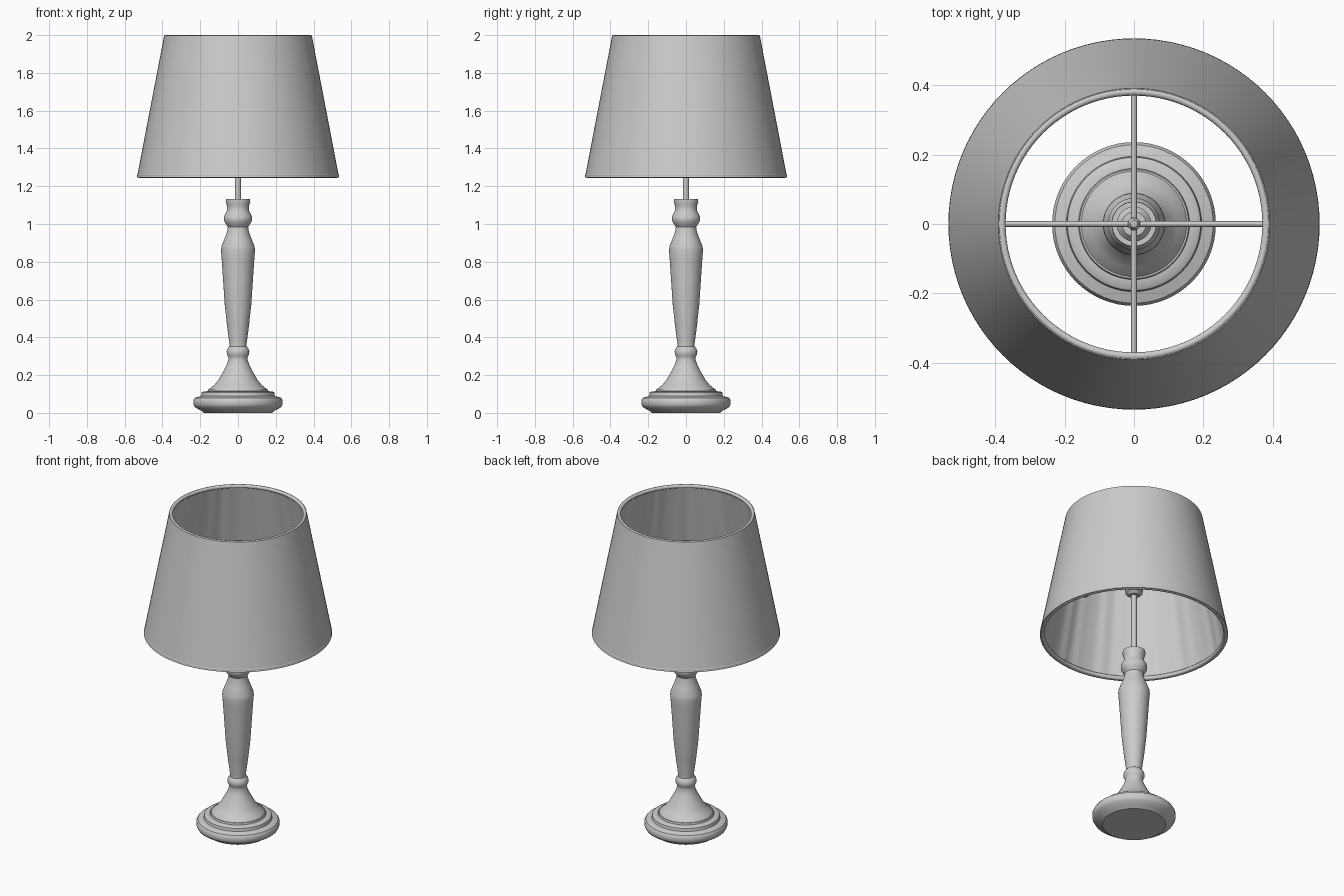
import bpy, bmesh, math
from mathutils import Vector

if "Cube" in bpy.data.objects:
    bpy.data.objects.remove(bpy.data.objects["Cube"])


def lathe(name, profile, sides=64, closed=False, wave=None, angle=35):
    """Revolve (radius, z) points around z; optional radial wave(angle)."""
    bm = bmesh.new()
    rings = []
    for r, z in profile:
        if r == 0:
            rings.append([bm.verts.new((0, 0, z))] * sides)
            continue
        ring = []
        for i in range(sides):
            a = 2 * math.pi * i / sides
            rr = r + (wave(a) if wave else 0)
            ring.append(bm.verts.new((rr * math.cos(a), rr * math.sin(a), z)))
        rings.append(ring)
    pairs = list(zip(rings, rings[1:]))
    if closed:
        pairs.append((rings[-1], rings[0]))
    for lo, hi in pairs:
        for i in range(sides):
            j = (i + 1) % sides
            bm.faces.new(list(dict.fromkeys((lo[i], lo[j], hi[j], hi[i]))))
    bmesh.ops.recalc_face_normals(bm, faces=bm.faces)
    return finish(name, bm, angle)


def finish(name, bm, angle=35):
    mesh = bpy.data.meshes.new(name)
    bm.to_mesh(mesh)
    bm.free()
    ob = bpy.data.objects.new(name, mesh)
    bpy.context.collection.objects.link(ob)
    bpy.ops.object.select_all(action='DESELECT')
    ob.select_set(True)
    bpy.context.view_layer.objects.active = ob
    bpy.ops.object.shade_smooth_by_angle(angle=math.radians(angle))
    return ob


def rod(name, start, end, radius):
    start, end = Vector(start), Vector(end)
    bm = bmesh.new()
    bmesh.ops.create_cone(bm, cap_ends=True, segments=16, radius1=radius,
                          radius2=radius, depth=(end - start).length)
    ob = finish(name, bm)
    ob.location = (start + end) / 2
    ob.rotation_mode = 'QUATERNION'
    ob.rotation_quaternion = (end - start).to_track_quat('Z', 'Y')
    return ob


def rim(name, radius, z, thick):
    pts = [(radius + thick * math.cos(t * math.pi / 6),
            z + thick * math.sin(t * math.pi / 6)) for t in range(12)]
    return lathe(name, pts, 96, closed=True)


# Turned foot with stepped rim
lathe("foot", [(0, 0), (0.18, 0), (0.195, 0.012), (0.228, 0.03), (0.236, 0.045),
               (0.236, 0.068), (0.228, 0.08), (0.195, 0.09), (0.192, 0.108),
               (0.185, 0.113), (0.16, 0.115), (0.157, 0.125), (0, 0.125)])

# Turned column: flared skirt, collar, tapered shaft, neck bulge and cap
lathe("column", [(0, 0.12), (0.155, 0.12), (0.15, 0.128), (0.125, 0.148),
                 (0.1, 0.18), (0.078, 0.22), (0.06, 0.255), (0.05, 0.285),
                 (0.052, 0.297), (0.059, 0.31), (0.06, 0.325), (0.056, 0.34),
                 (0.046, 0.352), (0.046, 0.37), (0.058, 0.46), (0.07, 0.57),
                 (0.078, 0.69), (0.086, 0.81), (0.09, 0.86), (0.088, 0.88),
                 (0.07, 0.925), (0.056, 0.965), (0.054, 0.985), (0.068, 1.005),
                 (0.075, 1.02), (0.075, 1.038), (0.066, 1.055), (0.057, 1.075),
                 (0.059, 1.1), (0.065, 1.118), (0.064, 1.132), (0, 1.132)])

# Stem, socket and finial
rod("stem", (0, 0, 1.12), (0, 0, 1.69), 0.016)
lathe("socket", [(0, 1.5), (0.03, 1.5), (0.048, 1.515), (0.05, 1.53),
                 (0.05, 1.6), (0.035, 1.62), (0, 1.62)], 32)
lathe("finial", [(0, 1.67), (0.017, 1.675), (0.018, 1.705), (0.01, 1.718), (0, 1.72)], 24)

# Four spider arms carrying the shade
for k in range(4):
    a = k * math.pi / 2
    rod(f"shade_arm_{k + 1}", (0, 0, 1.69),
        (0.437 * math.cos(a), 0.437 * math.sin(a), 1.69), 0.008)

# Hollow tapered shade with softly pleated lining
lathe("shade", [(0.535, 1.247), (0.463, 1.623), (0.391, 1.997),
                (0.381, 1.997), (0.453, 1.623), (0.525, 1.247)], 96, closed=True)
lathe("shade_pleats", [(0.522, 1.25), (0.45, 1.623), (0.378, 1.995)], 192,
      wave=lambda a: 0.002 * math.sin(24 * a) + 0.001 * math.sin(37 * a))

# Rolled rims of the shade
rim("shade_top_rim", 0.381, 1.989, 0.011)
rim("shade_bottom_rim", 0.521, 1.257, 0.013)
